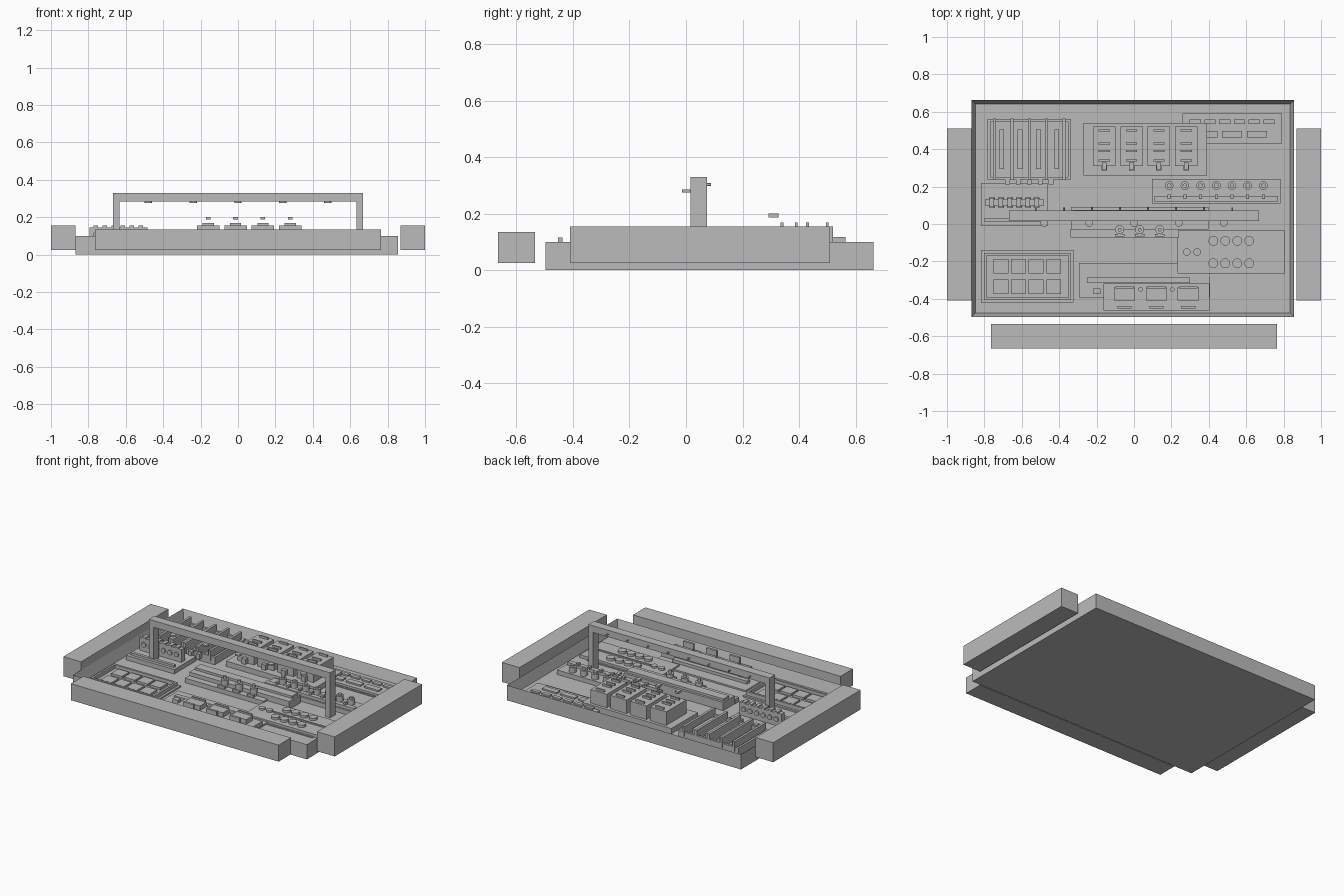
import bpy, bmesh
from math import pi
from mathutils import Matrix, Vector

cube = bpy.data.objects.get("Cube")
if cube:
    bpy.data.objects.remove(cube, do_unlink=True)

colour = (.5, .5, .5, 1)
grey = bpy.data.materials.new("plain grey")
grey.use_nodes = True
grey.diffuse_color = colour
grey.node_tree.nodes["Principled BSDF"].inputs["Base Color"].default_value = colour

FLOOR = .03


class Part:
    """A base block; details are placed relative to the centre of its top."""

    def __init__(self, name, x, y, width, depth, height, bottom=FLOOR):
        self.name, self.mesh = name, bmesh.new()
        self.width, self.depth = width, depth
        self.origin = Vector((x, y, bottom + height))
        self.boxes(width=width, depth=depth, height=height, lift=-height)

    def spots(self, count, step, x, y, z):
        for index in range(count):
            offset = (index - (count - 1) / 2) * step
            yield Matrix.Translation(self.origin + Vector((x + offset, y, z)))

    def boxes(self, width, depth, height, x=0, y=0, lift=0, count=1, step=0):
        size = Matrix.Diagonal((width, depth, height, 1))
        for spot in self.spots(count, step, x, y, lift + height / 2):
            bmesh.ops.create_cube(self.mesh, size=1, matrix=spot @ size)

    def discs(self, radius, height, x=0, y=0, lift=0, count=1, step=0):
        for spot in self.spots(count, step, x, y, lift + height / 2):
            self.cylinder(radius, height, spot)

    def dials(self, radius, length, y, lift, count, step):
        for spot in self.spots(count, step, 0, y, lift):
            self.cylinder(radius, length, spot @ Matrix.Rotation(pi / 2, 4, "X"))

    def cylinder(self, radius, height, matrix):
        bmesh.ops.create_cone(self.mesh, cap_ends=True, segments=16, radius1=radius,
                              radius2=radius, depth=height, matrix=matrix)

    def border(self, margin, thickness, height):
        width, depth = self.width - margin, self.depth - margin
        for side in (-1, 1):
            self.boxes(thickness, depth, height, x=side * (width - thickness) / 2)
            self.boxes(width - thickness * 2, thickness, height,
                       y=side * (depth - thickness) / 2)

    def finish(self):
        data = bpy.data.meshes.new(self.name)
        self.mesh.to_mesh(data)
        self.mesh.free()
        data.materials.append(grey)
        bpy.context.collection.objects.link(bpy.data.objects.new(self.name, data))


# Shallow open tray: inset the top of a slab and sink it
tray = Part("tray", x=-.007, y=.083, width=1.725, depth=1.16, height=.1, bottom=0)
lid = max(tray.mesh.faces, key=lambda face: face.calc_center_median().z)
bmesh.ops.inset_region(tray.mesh, faces=[lid], thickness=.03)
bmesh.ops.translate(tray.mesh, verts=lid.verts, vec=Vector((0, 0, FLOOR - tray.origin.z)))
tray.finish()

# Separate bars around the tray
for side, name in ((-1, "right_side_bar"), (1, "left_side_bar")):
    Part(name, x=side * .935, y=.05, width=.13, depth=.92, height=.13, bottom=.025).finish()
Part("front_bar", x=0, y=-.6, width=1.53, depth=.13, height=.11, bottom=.025).finish()

# Overhead gantry: beam, legs, lamps in front and bolts behind
gantry = Part("gantry", x=0, y=.045, width=1.335, depth=.057, height=.045, bottom=.285)
gantry.boxes(width=.035, depth=.057, height=.255, lift=-.3, count=2, step=1.3)
gantry.discs(radius=.02, height=.01, y=-.04, lift=-.055, count=5, step=.24)
gantry.dials(radius=.005, length=.016, y=.036, lift=-.027, count=8, step=.15)
gantry.finish()

# Four machines on a shared plinth, with feeds, top fittings and handles
machines = Part("machines", x=.06, y=.4, width=.66, depth=.28, height=.035)
line = dict(count=4, step=.146)
machines.boxes(width=.12, depth=.21, height=.09, y=.015, **line)
machines.boxes(width=.03, depth=.03, height=.035, y=-.1, **line)
for y in (.1, .03, -.01, -.06):
    machines.boxes(width=.06, depth=.01, height=.013, y=y, lift=.09, **line)
machines.boxes(width=.025, depth=.035, height=.014, y=-.09, lift=.122, **line)
machines.finish()

# Finned rack with plates and clips
fins = Part("finned_rack", x=-.56, y=.4, width=.445, depth=.325, height=.02)
fins.border(margin=0, thickness=.015, height=.03)
fins.boxes(width=.016, depth=.33, height=.067, count=5, step=.093)
fins.boxes(width=.026, depth=.21, height=.035, count=4, step=.098)
fins.boxes(width=.025, depth=.03, height=.035, y=-.175, count=5, step=.058)
fins.finish()

# Dial stand
stand = Part("dial_stand", x=-.64, y=.105, width=.355, depth=.23, height=.03)
stand.boxes(width=.31, depth=.035, height=.085, y=.01)
stand.boxes(width=.32, depth=.02, height=.015, y=-.085)
line = dict(count=6, step=.048)
for y in (-.01, .03):
    stand.dials(radius=.016, length=.012, y=y, lift=.045, **line)
stand.boxes(width=.024, depth=.045, height=.01, y=.01, lift=.085, **line)
stand.finish()

# Low tray with eight cells
cells = Part("cell_tray", x=-.57, y=-.28, width=.495, depth=.28, height=.01)
cells.border(margin=.03, thickness=.013, height=.025)
for y in (-.055, .055):
    cells.boxes(width=.08, depth=.077, height=.015, y=y, count=4, step=.094)
cells.finish()

# Central platform with a side shelf and three pegs
platform = Part("central_platform", x=.03, y=.03, width=.735, depth=.12, height=.055)
platform.boxes(width=.715, depth=.06, height=.015, y=.015)
platform.boxes(width=.58, depth=.045, height=.03, x=-.08, y=-.08, lift=-.055)
line = dict(count=3, step=.107)
platform.discs(radius=.024, height=.05, y=-.06, lift=-.025, **line)
platform.discs(radius=.01, height=.02, y=-.06, lift=.025, **line)
platform.boxes(width=.05, depth=.015, height=.015, y=-.09, lift=-.025, **line)
platform.finish()

# Bottle rack
rack = Part("bottle_rack", x=.44, y=.175, width=.685, depth=.13, height=.03)
rack.boxes(width=.66, depth=.03, height=.02, y=-.04)
line = dict(count=7, step=.084)
rack.discs(radius=.023, height=.035, y=.03, **line)
rack.discs(radius=.012, height=.01, y=.03, lift=.035, **line)
rack.boxes(width=.016, depth=.025, height=.015, y=-.03, lift=.02, **line)
rack.finish()

# Slot panel
slots = Part("slot_panel", x=.525, y=.51, width=.53, depth=.16, height=.015)
slots.boxes(width=.06, depth=.025, height=.01, y=.037, count=6, step=.079)
slots.boxes(width=.107, depth=.037, height=.01, y=-.03, count=3, step=.133)
slots.finish()

# Button panel with a divider
buttons = Part("button_panel", x=.52, y=-.15, width=.575, depth=.23, height=.02)
buttons.boxes(width=.425, depth=.01, height=.008, x=.06)
for y in (-.06, .06):
    buttons.discs(radius=.026, height=.016, y=y, count=4, step=.064)
buttons.discs(radius=.02, height=.012, x=-.21, count=2, step=.055)
buttons.finish()

# Front console: screens, back ledges, front switches and knobs
console = Part("front_console", x=.12, y=-.39, width=.565, depth=.145, height=.035)
line = dict(count=3, step=.17)
console.boxes(width=.113, depth=.07, height=.03, y=.015, **line)
console.boxes(width=.1, depth=.01, height=.04, y=.05, **line)
console.boxes(width=.075, depth=.015, height=.05, y=-.055, **line)
console.discs(radius=.012, height=.02, y=.04, count=2, step=.17)
console.finish()

# Low lane behind the console
lane = Part("lane", x=.055, y=-.3, width=.7, depth=.185, height=.01)
lane.boxes(width=.55, depth=.03, height=.02, x=-.03)
lane.boxes(width=.04, depth=.03, height=.03, x=-.255, y=-.06)
lane.finish()

# Floor strips between the stations
for number, y in enumerate((.415, -.028, -.275)):
    Part(f"floor_strip_{number}", x=.57, y=y, width=.35, depth=.012, height=.006).finish()
